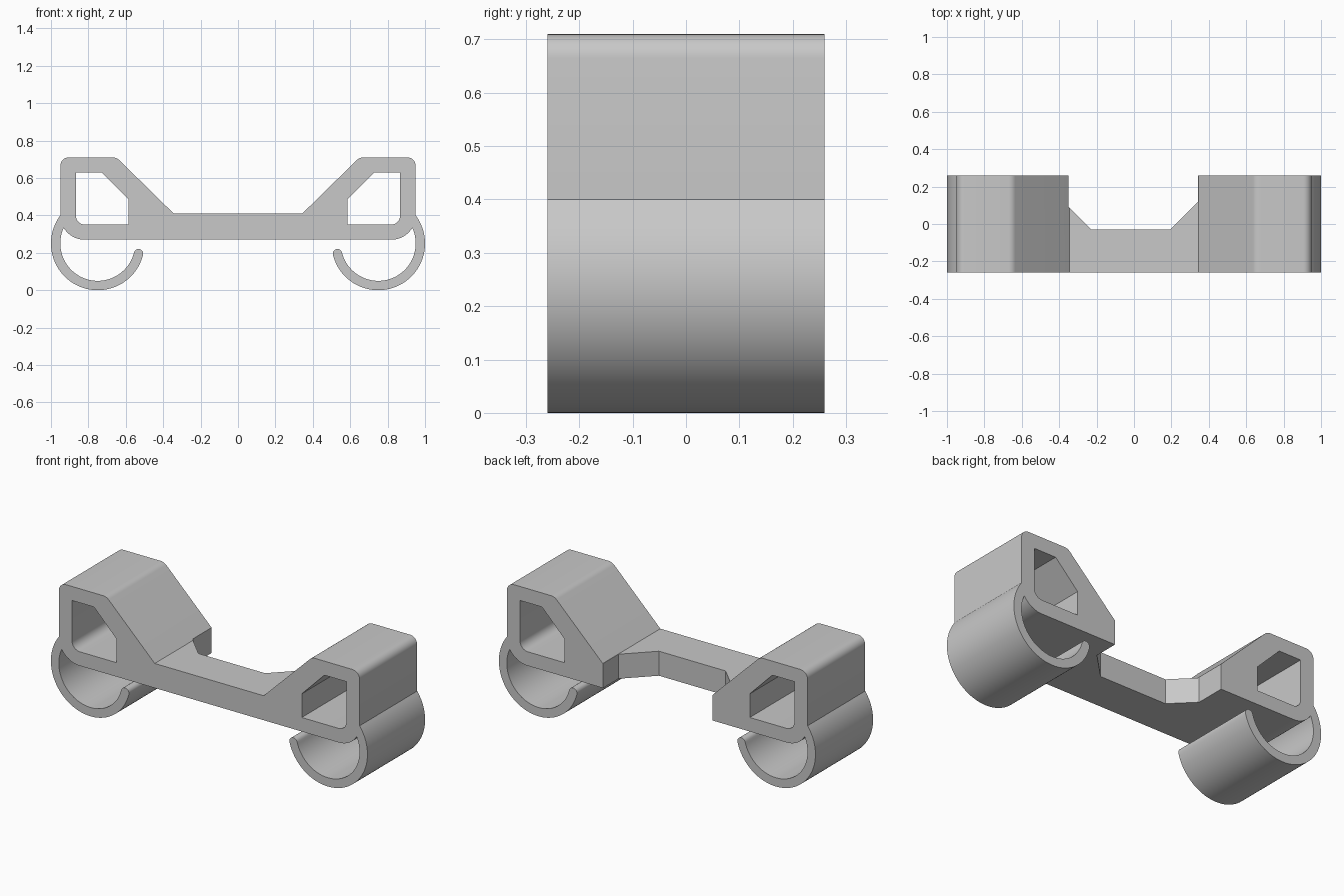
import bpy, bmesh
from math import cos, sin, radians, pi

if "Cube" in bpy.data.objects:
    bpy.data.objects.remove(bpy.data.objects["Cube"])

DEPTH = 0.26  # half depth

grey = bpy.data.materials.new("light grey")
grey.use_nodes = True
COLOUR = (0.58, 0.58, 0.58, 1)
grey.diffuse_color = COLOUR
grey.node_tree.nodes["Principled BSDF"].inputs["Base Color"].default_value = COLOUR


def arc(cx, cz, r, start, end, steps):
    """Points on an arc, angles in degrees."""
    angles = [radians(start + (end - start) * i / steps) for i in range(steps + 1)]
    return [(cx + r * cos(a), cz + r * sin(a)) for a in angles]


def mirrored(points):
    return [(-x, z) for x, z in reversed(points)]


# Half outline: sloped tower, open clip ring with rounded tip, underside
RING = (0.75, 0.25)
TIP = -166
tip_x = RING[0] + 0.225 * cos(radians(TIP))
tip_z = RING[1] + 0.225 * sin(radians(TIP))
half = [(0.344, 0.41)]
half += arc(0.67, 0.66, 0.05, 135, 90, 6)
half += arc(0.905, 0.665, 0.045, 90, 0, 8)
half += arc(*RING, 0.25, 36.87, TIP, 64)
half += arc(tip_x, tip_z, 0.025, TIP, TIP - 180, 10)[1:-1]
half += arc(*RING, 0.20, TIP, 24.7, 60)
half += arc(0.82, 0.40, 0.13, -34, -90, 10)

# Window through each tower
window = [(0.585, 0.35), (0.585, 0.485), (0.728, 0.63), (0.867, 0.63)]
window += arc(0.817, 0.40, 0.05, 0, -90, 8)

# Filled profile extruded along y
curve = bpy.data.curves.new("clip_profile", "CURVE")
curve.dimensions = "2D"
curve.fill_mode = "BOTH"
curve.extrude = DEPTH
for loop in (half + mirrored(half), window, mirrored(window)):
    spline = curve.splines.new("POLY")
    spline.points.add(len(loop) - 1)
    for point, (x, z) in zip(spline.points, loop):
        point.co = (x, z, 0, 1)
    spline.use_cyclic_u = True
profile = bpy.data.objects.new("clip_profile", curve)
bpy.context.collection.objects.link(profile)
bpy.context.view_layer.update()
mesh = bpy.data.meshes.new_from_object(
    profile.evaluated_get(bpy.context.evaluated_depsgraph_get()))
bpy.data.objects.remove(profile)

# Weld the caps to the walls and stand the profile upright
bm = bmesh.new()
bm.from_mesh(mesh)
for v in bm.verts:
    x, y, z = v.co
    v.co = (x, -z, y)
bmesh.ops.remove_doubles(bm, verts=bm.verts, dist=0.0001)
bmesh.ops.recalc_face_normals(bm, faces=bm.faces)
bm.to_mesh(mesh)
bm.free()
mesh.materials.clear()
mesh.materials.append(grey)
body = bpy.data.objects.new("double_clip_bracket", mesh)
bpy.context.collection.objects.link(body)

# Chamfered notch in the back of the bridge
plan = [(-0.349, 0.4), (-0.349, 0.09), (-0.229, -0.03),
        (0.192, -0.03), (0.342, 0.12), (0.342, 0.4)]
bm = bmesh.new()
face = bm.faces.new([bm.verts.new((x, y, 0.23)) for x, y in plan])
top = bmesh.ops.extrude_face_region(bm, geom=[face])["geom"]
bmesh.ops.translate(bm, vec=(0, 0, 0.3),
                    verts=[g for g in top if isinstance(g, bmesh.types.BMVert)])
bmesh.ops.recalc_face_normals(bm, faces=bm.faces)
cutter_mesh = bpy.data.meshes.new("notch_cutter")
bm.to_mesh(cutter_mesh)
bm.free()
cutter_mesh.materials.append(grey)
cutter = bpy.data.objects.new("notch_cutter", cutter_mesh)
cutter.hide_render = True
bpy.context.collection.objects.link(cutter)

notch = body.modifiers.new("notch", "BOOLEAN")
notch.operation = "DIFFERENCE"
notch.solver = "EXACT"
notch.object = cutter
bpy.ops.object.select_all(action="DESELECT")
body.select_set(True)
bpy.context.view_layer.objects.active = body
bpy.ops.object.modifier_apply(modifier=notch.name)
bpy.data.objects.remove(cutter)
bpy.ops.object.shade_smooth_by_angle(angle=pi / 9)
